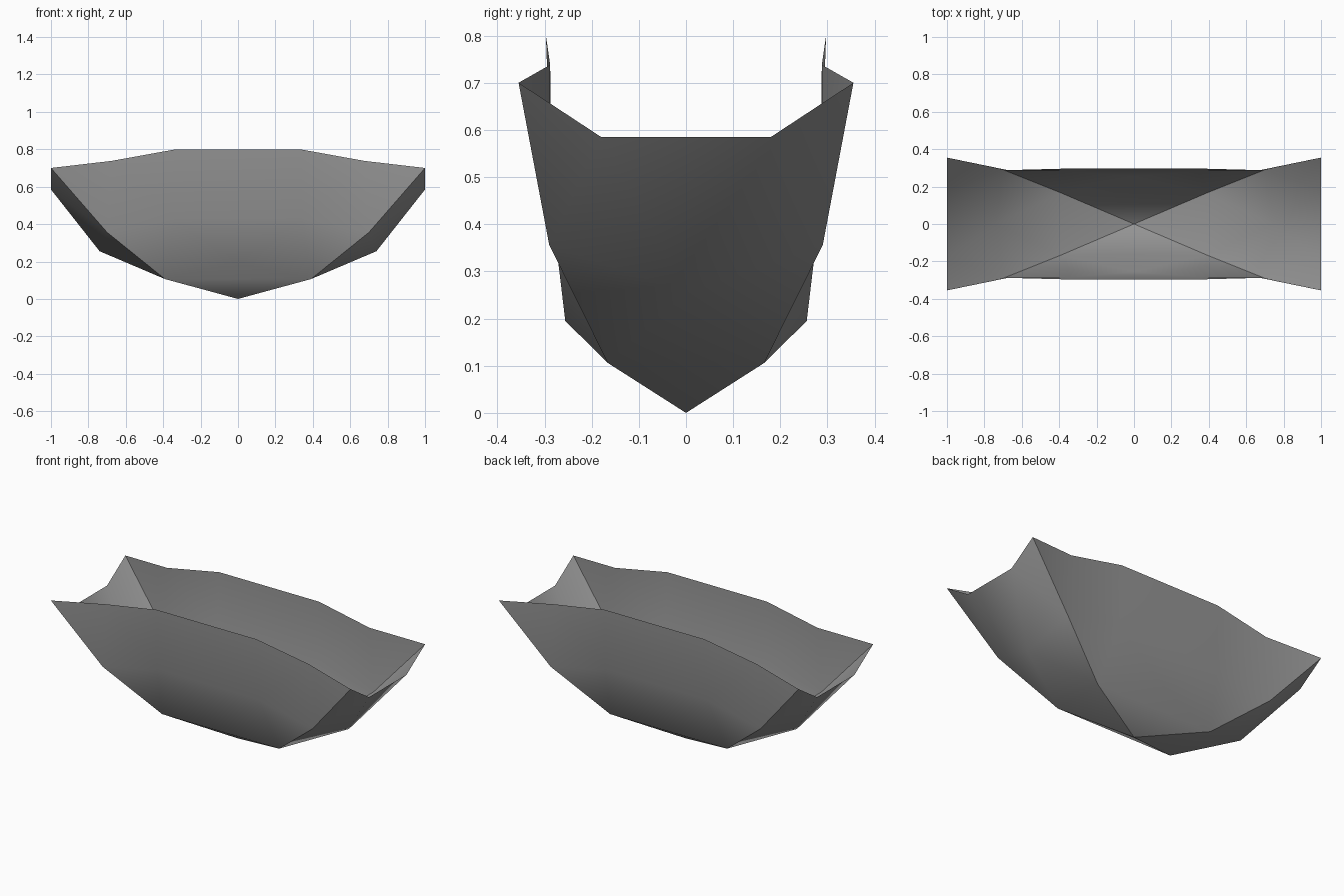
import bpy
import math
import bmesh
from mathutils import Vector

cube = bpy.data.objects.get("Cube")
if cube:
    bpy.data.objects.remove(cube, do_unlink=True)

grey = bpy.data.materials.new("mid_grey")
grey.use_nodes = True
colour = (0.3, 0.3, 0.3, 1.0)
grey.diffuse_color = colour
bsdf = next(n for n in grey.node_tree.nodes if n.type == "BSDF_PRINCIPLED")
bsdf.inputs["Base Color"].default_value = colour
bsdf.inputs["Roughness"].default_value = 0.8

# Points for one quarter of the shell: keel, seam, side wall and end wall
POINTS = {
    "keel": (0, 0, 0),
    "seam1": (0.39, 0.166, 0.106),
    "seam2": (0.70, 0.29, 0.356),
    "corner": (1.0, 0.355, 0.70),
    "side_low": (0, 0.256, 0.195),
    "side_mid": (0.341, 0.284, 0.43),
    "side_rim1": (0.332, 0.297, 0.80),
    "side_rim2": (0.675, 0.288, 0.738),
    "end_mid": (0.74, 0, 0.255),
    "end_rim": (1.0, 0.18, 0.585),
}

# A trailing * means the point mirrored across the panel's own middle line
SIDE_MIDDLE = ["keel seam1 seam1*", "seam1 side_low seam1*",
               "side_low side_mid side_mid*",
               "side_mid side_rim1 side_rim1* side_mid*"]
SIDE_HALF = ["seam1 side_mid side_low", "seam1 seam2 side_mid",
             "seam2 corner side_rim2", "seam2 side_rim2 side_mid",
             "side_mid side_rim2 side_rim1"]
END_MIDDLE = ["keel seam1 seam1*", "seam1 end_mid seam1*",
              "end_mid end_rim end_rim*"]
END_HALF = ["seam1 seam2 end_mid", "seam2 corner end_rim",
            "seam2 end_rim end_mid"]


def make_panel(name, middle, half, mirror_axis, sign):
    """Build one shell panel, symmetric along mirror_axis."""
    bm = bmesh.new()
    verts = {}

    def vert(key, mirrored):
        co = Vector(POINTS[key.rstrip("*")])
        if key.endswith("*") != mirrored:
            co[mirror_axis] *= -1
        co[1 - mirror_axis] *= sign
        index = tuple(round(c + 0.0, 4) for c in co)
        if index not in verts:
            verts[index] = bm.verts.new(co)
        return verts[index]

    for faces, sides in ((middle, (False,)), (half, (False, True))):
        for mirrored in sides:
            for names in faces:
                bm.faces.new([vert(k, mirrored) for k in names.split()])
    # Turn every face outward
    for face in bm.faces:
        face.normal_update()
        if face.normal.dot(face.calc_center_median() - Vector((0, 0, 0.9))) < 0:
            face.normal_flip()
    mesh = bpy.data.meshes.new(name)
    bm.to_mesh(mesh)
    bm.free()
    mesh.materials.append(grey)
    obj = bpy.data.objects.new(name, mesh)
    bpy.context.collection.objects.link(obj)
    return obj


panels = [
    make_panel("front_wall", SIDE_MIDDLE, SIDE_HALF, 0, -1),
    make_panel("back_wall", SIDE_MIDDLE, SIDE_HALF, 0, 1),
    make_panel("left_end", END_MIDDLE, END_HALF, 1, 1),
    make_panel("right_end", END_MIDDLE, END_HALF, 1, -1),
]

# Soft shading inside each panel, crisp seams between them
bpy.ops.object.select_all(action="DESELECT")
for panel in panels:
    panel.select_set(True)
bpy.context.view_layer.objects.active = panels[0]
bpy.ops.object.shade_smooth_by_angle(angle=math.radians(30))
